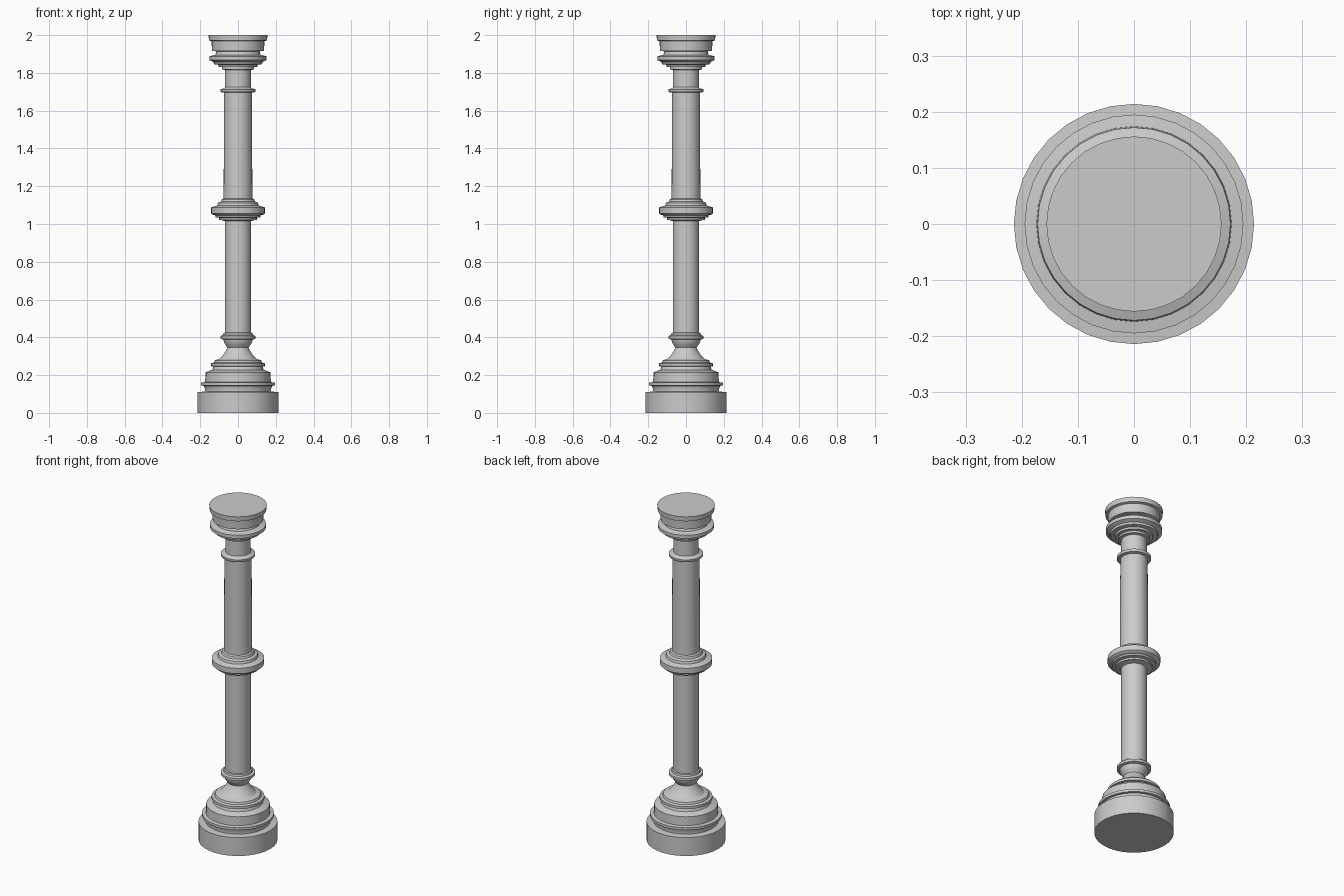
import bpy
import bmesh
from math import cos, sin, pi, radians

SIDES = 32


def lathe(name, profile, cap_bottom=False, cap_top=False):
    """Turn a list of (radius, height) points around the z axis."""
    bm = bmesh.new()
    rings = [[bm.verts.new((r * cos(2 * pi * i / SIDES), r * sin(2 * pi * i / SIDES), z))
              for i in range(SIDES)] for r, z in profile]
    for low, high in zip(rings, rings[1:]):
        for i in range(SIDES):
            j = (i + 1) % SIDES
            bm.faces.new((low[i], low[j], high[j], high[i]))
    if cap_bottom:
        bm.faces.new(rings[0][::-1])
    if cap_top:
        bm.faces.new(rings[-1])
    mesh = bpy.data.meshes.new(name)
    bm.to_mesh(mesh)
    bm.free()
    ob = bpy.data.objects.new(name, mesh)
    bpy.context.collection.objects.link(ob)
    bpy.ops.object.select_all(action='DESELECT')
    ob.select_set(True)
    bpy.context.view_layer.objects.active = ob
    bpy.ops.object.shade_smooth_by_angle(angle=radians(40))
    return ob


# Stepped foot with two thin flanges
lathe("plinth", [
    (0.214, 0), (0.214, 0.11), (0.176, 0.113), (0.176, 0.13), (0.182, 0.143),
    (0.195, 0.145), (0.195, 0.16), (0.174, 0.163), (0.172, 0.215),
    (0.136, 0.228), (0.13, 0.245), (0.143, 0.247), (0.143, 0.262),
    (0.127, 0.266), (0.123, 0.278), (0.098, 0.286)], cap_bottom=True)

# Flared neck and its ring
lathe("base_neck", [
    (0.098, 0.286), (0.082, 0.302), (0.066, 0.325), (0.056, 0.345),
    (0.066, 0.36), (0.074, 0.372), (0.077, 0.388), (0.093, 0.392),
    (0.093, 0.407), (0.079, 0.412), (0.077, 0.422), (0.07, 0.425)])

lathe("lower_shaft", [(0.07, 0.425), (0.07, 1.015)])

# Middle collar
lathe("middle_collar", [
    (0.07, 1.015), (0.085, 1.02), (0.1, 1.022), (0.1, 1.033), (0.12, 1.036),
    (0.12, 1.046), (0.135, 1.05), (0.142, 1.056), (0.142, 1.088),
    (0.11, 1.098), (0.106, 1.112), (0.09, 1.118), (0.086, 1.13), (0.076, 1.135)])

lathe("upper_shaft", [(0.076, 1.135), (0.074, 1.695)])

# Ring and neck under the capital
lathe("upper_ring", [
    (0.074, 1.695), (0.09, 1.698), (0.093, 1.702), (0.093, 1.713),
    (0.076, 1.718), (0.069, 1.724), (0.069, 1.815)])

# Stepped capital
lathe("capital", [
    (0.069, 1.815), (0.085, 1.818), (0.085, 1.83), (0.102, 1.832),
    (0.104, 1.843), (0.127, 1.846), (0.13, 1.858), (0.152, 1.868),
    (0.152, 1.888), (0.12, 1.896), (0.114, 1.914), (0.138, 1.917),
    (0.14, 1.968), (0.154, 1.972), (0.156, 2.0)], cap_top=True)
